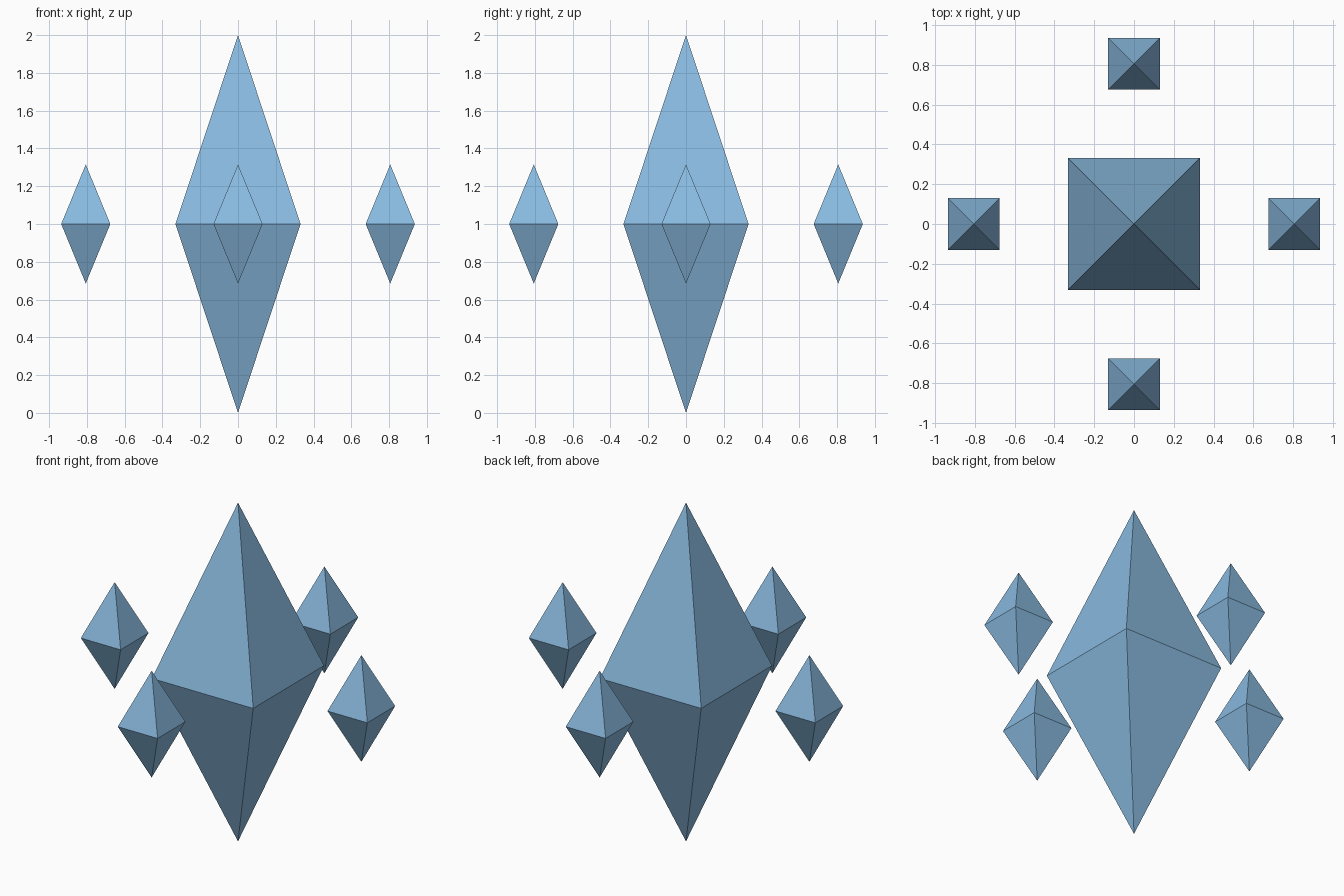
import bpy
import bmesh
import math

cube = bpy.data.objects.get("Cube")
if cube:
    bpy.data.objects.remove(cube, do_unlink=True)

# One pale blue for every crystal
blue = bpy.data.materials.new("crystal_blue")
blue.use_nodes = True
colour = (0.25, 0.49, 0.74, 1.0)
blue.diffuse_color = colour
blue.node_tree.nodes["Principled BSDF"].inputs["Base Color"].default_value = colour


def crystal(name, half_width, half_height, location):
    """Square bipyramid with its girdle edges parallel to x and y."""
    bm = bmesh.new()
    w = half_width
    girdle = [bm.verts.new((x, y, 0)) for x, y in ((-w, -w), (w, -w), (w, w), (-w, w))]
    top = bm.verts.new((0, 0, half_height))
    bottom = bm.verts.new((0, 0, -half_height))
    for i in range(4):
        a, b = girdle[i], girdle[(i + 1) % 4]
        bm.faces.new((a, b, top))
        bm.faces.new((b, a, bottom))
    mesh = bpy.data.meshes.new(name)
    bm.to_mesh(mesh)
    bm.free()
    mesh.materials.append(blue)
    obj = bpy.data.objects.new(name, mesh)
    obj.location = location
    bpy.context.collection.objects.link(obj)
    return obj


# Large central crystal
crystal("main_crystal", 0.331, 1.0, (0, 0, 1))

# Four small crystals floating around it
for i, side in enumerate(("left", "back", "right", "front")):
    angle = i * math.pi / 2
    crystal(side + "_small_crystal", 0.13, 0.315,
            (0.806 * math.cos(angle), 0.806 * math.sin(angle), 1))
